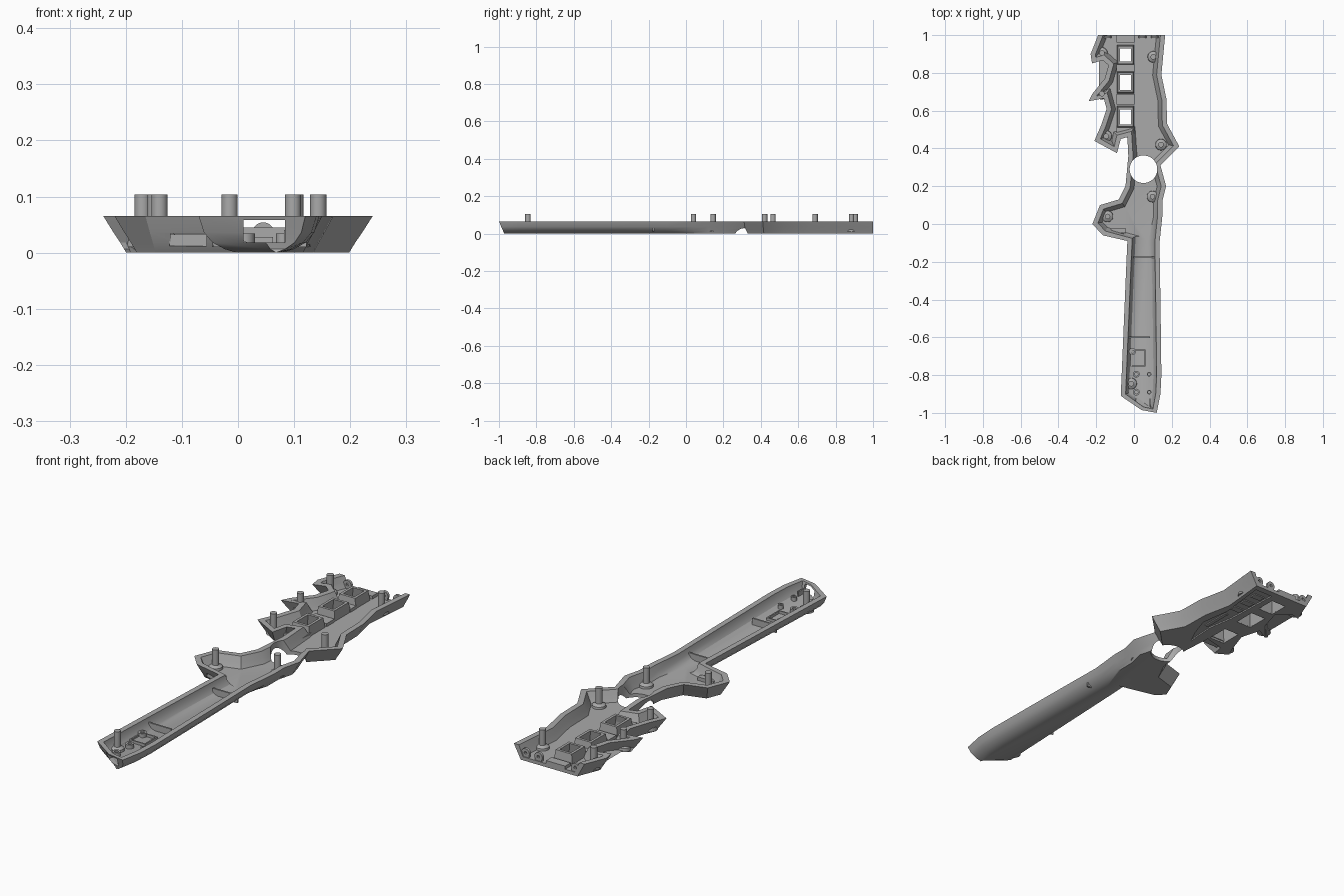
import bpy, bmesh, math
from mathutils import Vector

old = bpy.data.objects.get("Cube")
if old:
    bpy.data.objects.remove(old)

grey = bpy.data.materials.new("plain_grey")
grey.use_nodes = True
GREY = (0.4, 0.4, 0.4, 1)
grey.diffuse_color = GREY
grey.node_tree.nodes["Principled BSDF"].inputs["Base Color"].default_value = GREY


def loft(name, rings, loop=False):
    """Skin a list of rings; either cap both ends or join last to first."""
    bm = bmesh.new()
    vs = [[bm.verts.new(p) for p in r] for r in rings]
    n = len(rings[0])
    pairs = list(zip(vs, vs[1:])) + ([(vs[-1], vs[0])] if loop else [])
    for a, b in pairs:
        for i in range(n):
            j = (i + 1) % n
            bm.faces.new((a[i], a[j], b[j], b[i]))
    if not loop:
        bm.faces.new(vs[0])
        bm.faces.new(vs[-1])
    bmesh.ops.recalc_face_normals(bm, faces=bm.faces)
    me = bpy.data.meshes.new(name)
    bm.to_mesh(me)
    bm.free()
    me.materials.append(grey)
    ob = bpy.data.objects.new(name, me)
    bpy.context.collection.objects.link(ob)
    return ob


def rect(x, y, hx, hy, z):
    return [(x - hx, y - hy, z), (x + hx, y - hy, z), (x + hx, y + hy, z), (x - hx, y + hy, z)]


def box(name, x, y, hx, hy, z0, z1):
    return loft(name, [rect(x, y, hx, hy, z0), rect(x, y, hx, hy, z1)])


def circle(x, y, r, z, n=20):
    return [(x + r * math.cos(t * math.tau / n), y + r * math.sin(t * math.tau / n), z) for t in range(n)]


def smooth(ob):
    bpy.ops.object.select_all(action='DESELECT')
    ob.select_set(True)
    bpy.context.view_layer.objects.active = ob
    bpy.ops.object.shade_smooth_by_angle(angle=math.radians(28))


def cut(ob, cutter):
    cutter.hide_render = True
    mod = ob.modifiers.new("cut", 'BOOLEAN')
    mod.object, mod.operation, mod.solver = cutter, 'DIFFERENCE', 'EXACT'
    bpy.context.view_layer.objects.active = ob
    bpy.ops.object.modifier_apply(modifier=mod.name)
    bpy.data.objects.remove(cutter)


# Rim outline, counter-clockwise: grip, right edge, far end, hooked teeth, guard
outline = [Vector(p) for p in (
    (-.07, -.91), (.04, -.985), (.12, -1), (.14, -.9), (.145, -.8), (.14, -.4), (.135, -.1),
    (.15, .04), (.15, .12), (.17, .2), (.14, .31), (.24, .41), (.175, .53), (.172, .66), (.145, .79),
    (.165, 1), (.17, 1.1), (-.16, 1.1), (-.19, 1), (-.23, .9), (-.222, .85), (-.165, .867),
    (-.135, .84), (-.155, .77), (-.22, .69), (-.24, .65), (-.16, .665), (-.145, .61), (-.175, .52),
    (-.21, .44), (-.09, .375), (-.07, .45), (-.035, .46), (-.03, .36), (-.045, .2), (-.08, .13),
    (-.18, .1), (-.22, 0), (-.165, -.06), (-.035, -.09), (-.04, -.2))]


def inset(z, flat, rounded):
    """Offset the outline inwards; the grip uses the rounded amount sideways."""
    ring = []
    for i, p in enumerate(outline):
        a = (p - outline[i - 1]).normalized()
        b = (outline[(i + 1) % len(outline)] - p).normalized()
        na, nb = Vector((-a.y, a.x)), Vector((-b.y, b.x))
        m = (na + nb).normalized()
        m = m * min(1 / max(m.dot(na), .1), 1.5)
        grip = p.y < -.05 and p.x > -.1
        side = rounded if grip else flat
        ring.append((p.x + m.x * side, p.y + m.y * (flat * .7 if grip else flat), z))
    return ring


FLOOR, RIM = .016, .065
shell = loft("half_shell", [inset(*r) for r in (
    (0, .034, .066), (.006, .031, .046), (.018, .025, .024), (.036, .015, .009), (RIM, 0, 0),
    (RIM, .025, .025), (.04, .035, .03), (.024, .042, .042), (FLOOR, .046, .06))])

# Openings: far end, round finger hole, grip end port, guard slot
cut(shell, box("end_cutter", 0, 1.1, .5, .1, -.1, .2))
cut(shell, loft("ring_cutter", [circle(.05, .29, .073, z, 48) for z in (-.1, .2)]))
cut(shell, box("port_cutter", .047, -.97, .037, .05, .018, .058))
cut(shell, box("slot_cutter", -.088, -.085, .032, .05, .012, .034))

# Tapered windows with upright frames between the blade and the teeth
windows = ((.895, .035), (.75, .04), (.567, .04))
for y, h in windows:
    x = -.045
    cut(shell, loft("window_cutter", [rect(x, y, .04, h + .012, -.01), rect(x, y, .027, h, .07)]))
    loft("window_frame", [rect(x, y, .038, h + .01, .002), rect(x, y, .048, h + .02, .002),
                          rect(x, y, .04, h + .012, .06), rect(x, y, .028, h, .06)], True)
for y, h in ((.98, .02), (.825, .024), (.66, .028), (.49, .032)):
    box("window_bridge", -.045, y, .048, h, .008, .03)

# Stepped relief on the underside of the blade
panel = ((.04, .44), (.07, .5), (.105, .6), (.085, .74), (.11, .97), (.02, .97), (.03, .7), (.05, .58))
cut(shell, loft("relief_cutter", [[(x, y, z) for x, y in panel] for z in (-.02, .006)]))
for y in (.78, .85, .92):
    box("relief_slat", .06, y, .026, .016, .001, .01)
box("relief_spine", .07, .65, .008, .07, .001, .01)
smooth(shell)

# Screw posts with flared feet
for x, y in ((-.17, .905), (-.17, .69), (-.147, .465), (.102, .885), (.143, .42),
             (.098, .145), (-.14, .04), (-.015, -.845)):
    post = loft("screw_post", [circle(x, y, r, z) for r, z in
                               ((.031, .01), (.029, .026), (.0145, .034), (.0145, .104))])
    smooth(post)

# Ribs, tray and small bosses inside the grip
box("guard_rib", .06, -.175, .062, .004, .01, .045)
box("grip_rib", .025, -.6, .06, .004, .01, .045)
loft("switch_tray", [rect(.022, -.71, hx, hy, z) for hx, hy, z in
                     ((.034, .039, .012), (.04, .045, .012), (.04, .045, .028), (.034, .039, .028))], True)
for x, y, r in ((-.008, -.675, .018), (.012, -.795, .018), (.012, -.89, .018), (.08, -.795, .012), (.08, -.89, .012)):
    boss = loft("grip_boss", [circle(x, y, q, z, 16) for q, z in
                              ((r * .5, .012), (r, .012), (r, .034), (r * .5, .034))], True)
    smooth(boss)
box("grip_end_rib", .085, -.945, .003, .02, .01, .04)
box("guard_slot_plate", -.082, -.035, .04, .012, .012, .032)

# Pierced lugs standing on the far end
for x in (-.14, .045, .11):
    box("lug_foot", x, .99, .017, .006, .01, .03)
    lug = loft("end_lug", [[(a, y, b) for a, b, _ in circle(x, .034, r, 0)] for r, y in
                           ((.007, .984), (.02, .984), (.02, .996), (.007, .996))], True)
    smooth(lug)
